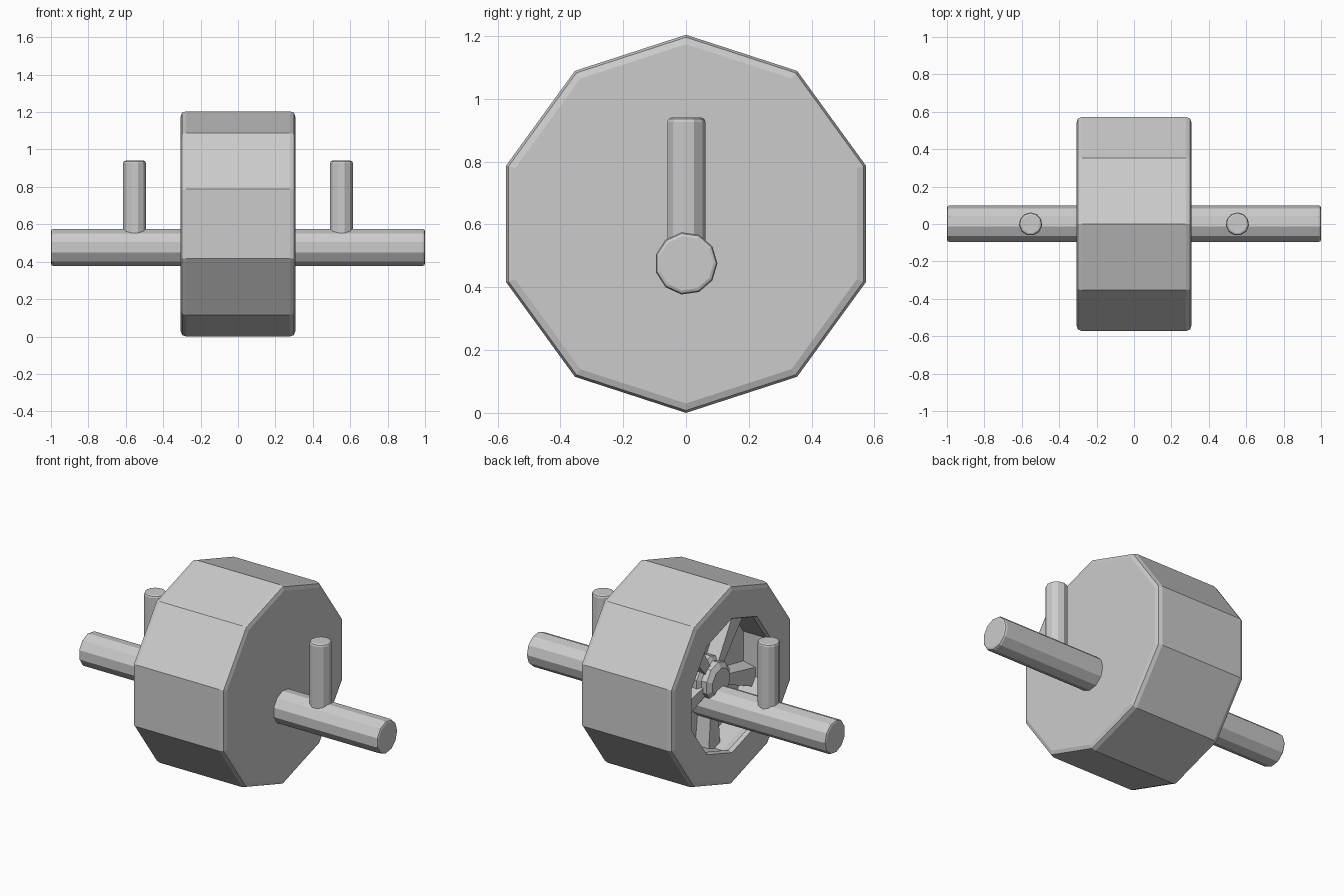
import bpy, bmesh, math
from mathutils import Matrix, Vector

if "Cube" in bpy.data.objects:
    bpy.data.objects.remove(bpy.data.objects["Cube"])

CZ = 0.602  # wheel centre height

grey = bpy.data.materials.new("plain_grey")
grey.diffuse_color = (0.6, 0.6, 0.6, 1)
grey.use_nodes = True
grey.node_tree.nodes["Principled BSDF"].inputs["Base Color"].default_value = grey.diffuse_color


def finish(name, bm, matrix):
    bmesh.ops.recalc_face_normals(bm, faces=bm.faces[:])
    me = bpy.data.meshes.new(name)
    bm.to_mesh(me)
    bm.free()
    me.transform(matrix)
    me.materials.append(grey)
    ob = bpy.data.objects.new(name, me)
    bpy.context.collection.objects.link(ob)
    return ob


def lathe(name, profile, n, matrix, start=0.0):
    """Revolve (x, radius) points around the x axis and cap both ends."""
    bm = bmesh.new()
    rings = []
    for x, r in profile:
        rings.append([bm.verts.new((x, r * math.cos(start + 2 * math.pi * i / n),
                                    r * math.sin(start + 2 * math.pi * i / n)))
                      for i in range(n)])
    for a, b in zip(rings, rings[1:]):
        for i in range(n):
            j = (i + 1) % n
            bm.faces.new((a[i], a[j], b[j], b[i]))
    bm.faces.new(rings[0])
    bm.faces.new(rings[-1])
    return finish(name, bm, matrix)


def rod(name, length, r, c, matrix):
    h = length / 2
    lathe(name, [(-h, r - c), (-h + c * 0.3, r - c * 0.3), (-h + c, r),
                 (h - c, r), (h - c * 0.3, r - c * 0.3), (h, r - c)], 11, matrix)


# Ten-sided wheel, closed on the right, recessed on the left
wheel_profile = [(0.307, 0.572), (0.299, 0.594), (0.277, 0.602),
                 (-0.277, 0.602), (-0.299, 0.594), (-0.307, 0.572),
                 (-0.307, 0.405), (-0.285, 0.395), (-0.24, 0.41), (-0.11, 0.41)]
at_wheel = Matrix.Translation((0, 0, CZ))
lathe("wheel", wheel_profile, 10, at_wheel, math.pi / 2)

# Hub knob in the recess
lathe("hub", [(-0.10, 0.14), (-0.165, 0.14), (-0.18, 0.115), (-0.215, 0.115),
              (-0.235, 0.085)], 10, at_wheel, math.pi / 2)

# Five flared spokes
for k in range(5):
    bm = bmesh.new()
    bmesh.ops.create_cube(bm, size=1)
    for v in bm.verts:
        outer = v.co.z > 0
        front = v.co.x < 0
        width = (0.15 if outer else 0.07) * (0.75 if front else 1)
        v.co = Vector(((-0.19 if front else -0.10),
                       math.copysign(width / 2, v.co.y),
                       0.42 if outer else 0.08))
    turn = Matrix.Rotation(math.pi + k * 2 * math.pi / 5, 4, 'X')
    finish("spoke_%d" % (k + 1), bm, at_wheel @ turn)

# Axle through the wheel, a little below its centre
rod("axle", 2.0, 0.1, 0.013, Matrix.Translation((0, 0, 0.476)))

# Upright handles on both axle ends
for side, label in ((-1, "left"), (1, "right")):
    m = Matrix.Translation((side * 0.553, 0, 0.72)) @ Matrix.Rotation(-math.pi / 2, 4, 'Y')
    rod(label + "_handle", 0.44, 0.062, 0.013, m)
